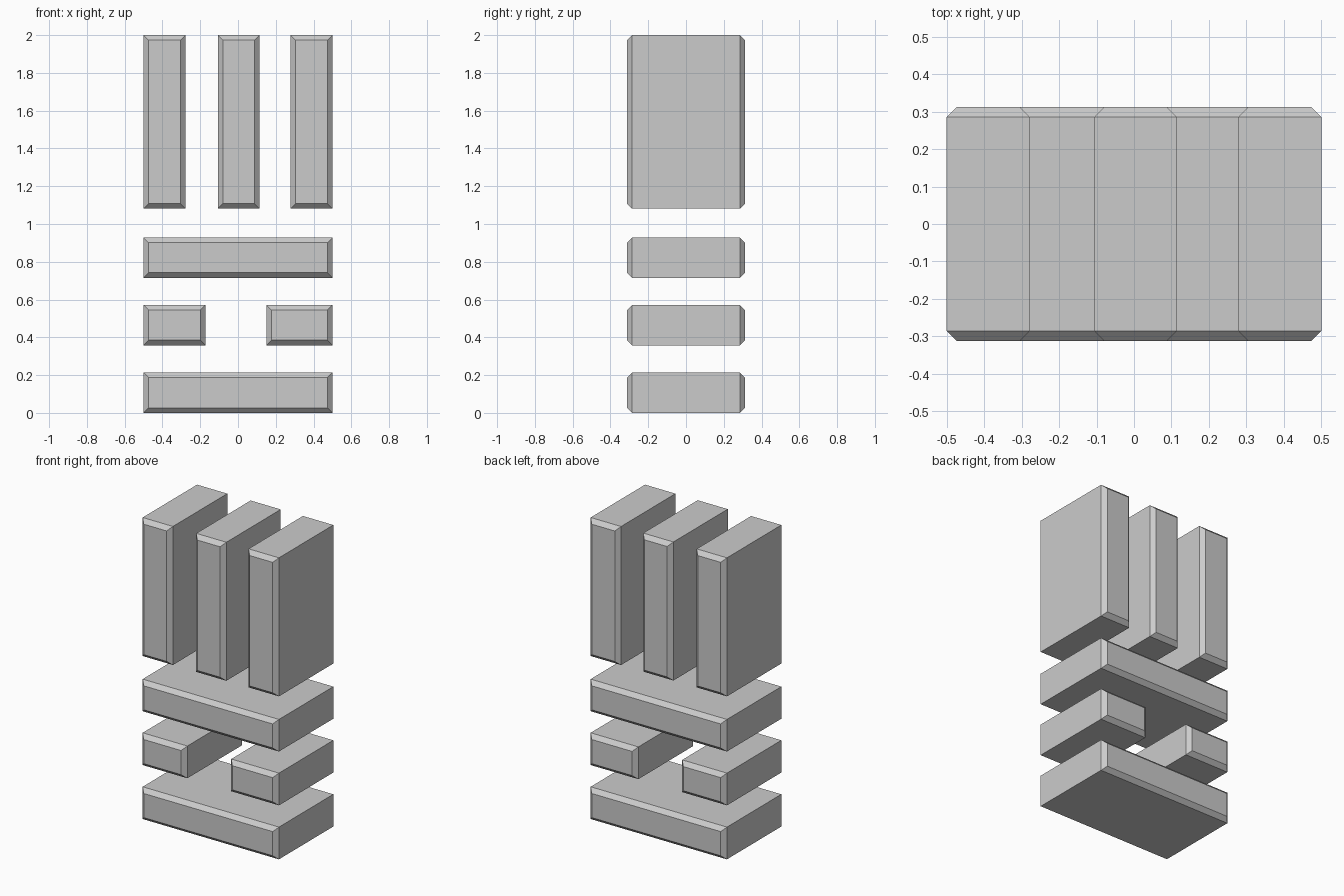
import bpy, bmesh
from mathutils import Matrix, Vector

if "Cube" in bpy.data.objects:
    bpy.data.objects.remove(bpy.data.objects["Cube"])

HALF_DEPTH = 0.312   # front and back faces
CHAMFER = 0.027      # border around the front and back faces


def block(name, x0, x1, z0, z1):
    """Box whose front and back faces have a chamfered border."""
    size = Vector((x1 - x0, 2 * (HALF_DEPTH - CHAMFER), z1 - z0))
    centre = Vector(((x0 + x1) / 2, 0, (z0 + z1) / 2))
    bm = bmesh.new()
    bmesh.ops.create_cube(bm, size=1, matrix=Matrix.LocRotScale(None, None, size))
    bm.normal_update()
    ends = [f for f in bm.faces if abs(f.normal.y) > 0.9]
    bmesh.ops.inset_individual(bm, faces=ends, thickness=CHAMFER,
                               depth=CHAMFER, use_even_offset=True)
    mesh = bpy.data.meshes.new(name)
    bm.to_mesh(mesh)
    bm.free()
    obj = bpy.data.objects.new(name, mesh)
    obj.location = centre
    bpy.context.collection.objects.link(obj)


# Full-width horizontal slabs
block("bottom_slab", -0.5, 0.5, 0.0, 0.214)
block("upper_slab", -0.5, 0.5, 0.715, 0.928)

# Two short blocks with a gap between the slabs
block("left_short_block", -0.5, -0.172, 0.358, 0.572)
block("right_short_block", 0.15, 0.5, 0.358, 0.572)

# Three upright slabs on top
for side, x0, x1 in (("left", -0.5, -0.278),
                     ("middle", -0.107, 0.114),
                     ("right", 0.277, 0.5)):
    block(side + "_upright", x0, x1, 1.081, 2.0)
